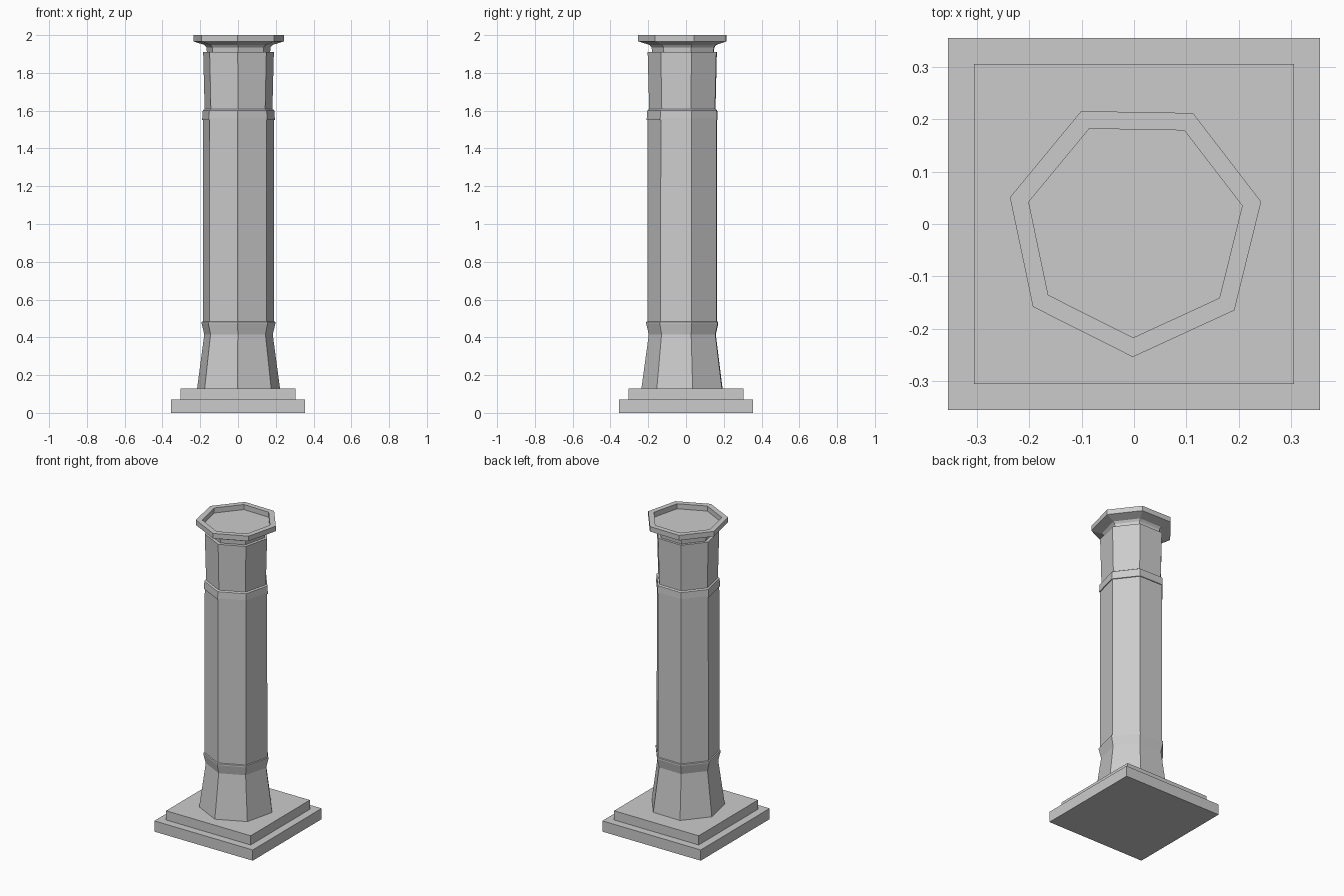
import bpy, bmesh
from math import cos, sin, radians, tau

if "Cube" in bpy.data.objects:
    bpy.data.objects.remove(bpy.data.objects["Cube"])

SIDES = 7
START = radians(269)   # one corner points almost straight at the front


def slab(name, half, z0, z1):
    bpy.ops.mesh.primitive_cube_add(size=1, location=(0, 0, (z0 + z1) / 2))
    ob = bpy.context.object
    ob.name = name
    ob.scale = (2 * half, 2 * half, z1 - z0)
    return ob


def prism(name, profile, cx=0.002, cy=-0.011):
    """Seven-sided stack of rings from (radius, z) pairs, capped at both ends."""
    bm = bmesh.new()
    rings = [[bm.verts.new((cx + r * cos(START + tau * i / SIDES),
                            cy + r * sin(START + tau * i / SIDES), z))
              for i in range(SIDES)] for r, z in profile]
    for a, b in zip(rings, rings[1:]):
        for i in range(SIDES):
            j = (i + 1) % SIDES
            bm.faces.new((a[i], a[j], b[j], b[i]))
    bm.faces.new(rings[0][::-1])
    bm.faces.new(rings[-1])
    me = bpy.data.meshes.new(name)
    bm.to_mesh(me)
    bm.free()
    ob = bpy.data.objects.new(name, me)
    bpy.context.collection.objects.link(ob)
    return ob


# Stepped square base
slab("lower_plinth", 0.355, 0, 0.07)
slab("upper_plinth", 0.305, 0.07, 0.13)

# Tapered foot with its flared collar
prism("column_foot", [(0.225, 0.13), (0.186, 0.415), (0.2, 0.472), (0.2, 0.482), (0.194, 0.485)])

# Main shaft
prism("shaft", [(0.194, 0.485), (0.192, 1.55)])

# Upper collar and neck
prism("column_neck", [(0.192, 1.55), (0.197, 1.551), (0.197, 1.56), (0.194, 1.602),
                      (0.184, 1.608), (0.192, 1.91)])

# Flared capital with a raised rim around a sunken top
prism("capital", [(0.172, 1.91), (0.174, 1.935), (0.185, 1.948), (0.246, 1.967),
                  (0.246, 2.0), (0.209, 2.0), (0.209, 1.967)], 0.002, -0.008)
